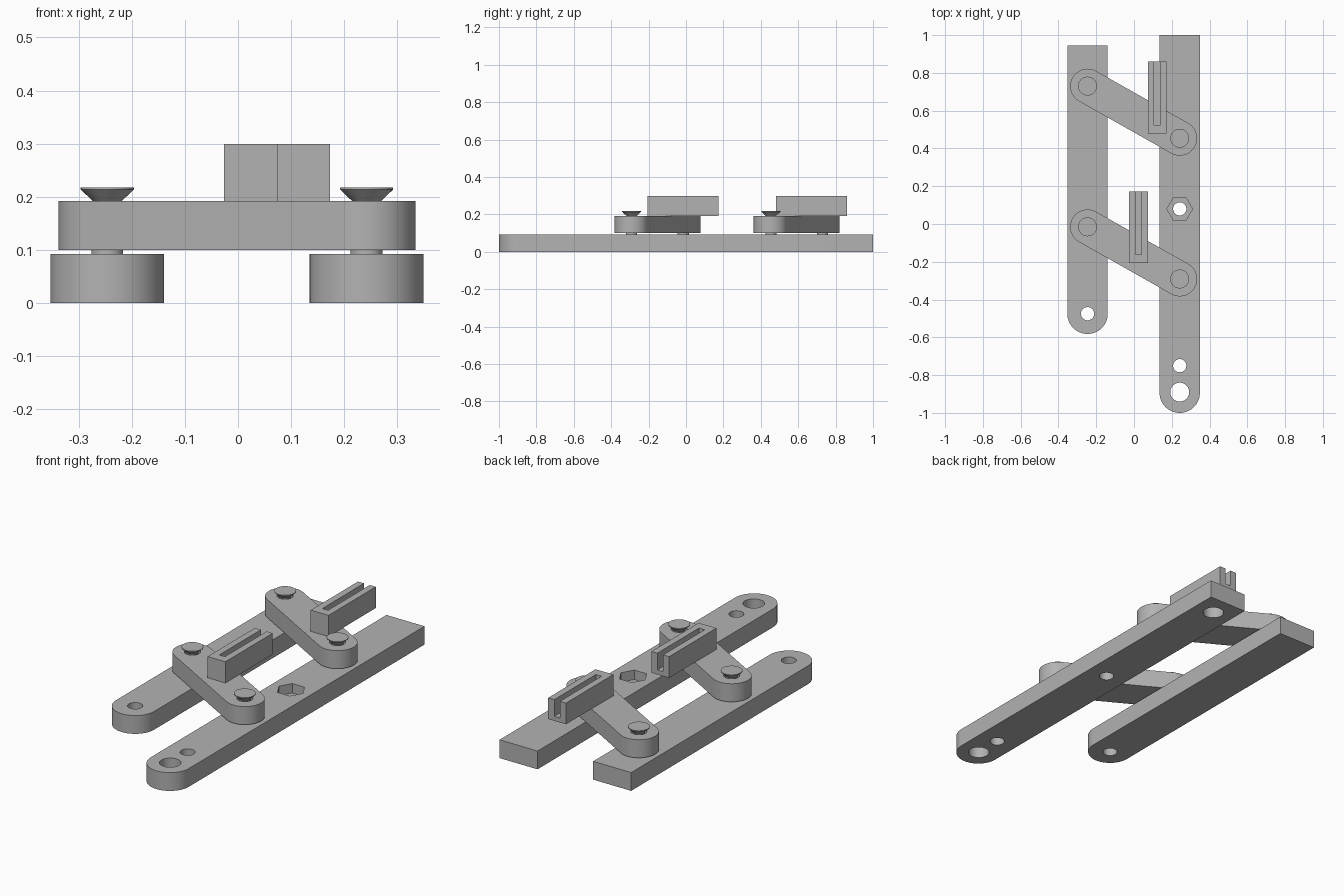
import bpy, bmesh
from math import pi, cos, sin, atan2
from mathutils import Vector

if "Cube" in bpy.data.objects:
    bpy.data.objects.remove(bpy.data.objects["Cube"])

grey = bpy.data.materials.new("plain grey")
grey.use_nodes = True
colour = (0.45, 0.45, 0.45, 1)
grey.diffuse_color = colour
grey.node_tree.nodes["Principled BSDF"].inputs["Base Color"].default_value = colour

BAR_TOP, LINK_BOTTOM, LINK_TOP = 0.093, 0.1, 0.192
LEFT_X, RIGHT_X = 0.242, -0.246
HOLE = 0.035


def prism(name, outline, z0, z1):
    """Extrude a flat outline from z0 to z1."""
    bm = bmesh.new()
    face = bm.faces.new([bm.verts.new((p[0], p[1], z0)) for p in outline])
    top = bmesh.ops.extrude_face_region(bm, geom=[face])["geom"]
    bmesh.ops.translate(bm, vec=(0, 0, z1 - z0),
                        verts=[v for v in top if isinstance(v, bmesh.types.BMVert)])
    bmesh.ops.recalc_face_normals(bm, faces=bm.faces)
    mesh = bpy.data.meshes.new(name)
    bm.to_mesh(mesh)
    bm.free()
    mesh.materials.append(grey)
    obj = bpy.data.objects.new(name, mesh)
    bpy.context.collection.objects.link(obj)
    return obj


def arc(c, r, start, end, n=32):
    return [(c[0] + r * cos(start + (end - start) * i / n),
             c[1] + r * sin(start + (end - start) * i / n)) for i in range(n + 1)]


def circle(c, r, n=48):
    return arc(c, r, 0, 2 * pi, n)[:-1]


def cut(obj, outline, z0, z1):
    """Subtract a prism and throw the cutter away."""
    cutter = prism("cutter", outline, z0, z1)
    mod = obj.modifiers.new("cut", "BOOLEAN")
    mod.operation, mod.solver, mod.object = "DIFFERENCE", "EXACT", cutter
    bpy.context.view_layer.objects.active = obj
    bpy.ops.object.modifier_apply(modifier=mod.name)
    bpy.data.objects.remove(cutter)


def smooth(obj):
    bpy.ops.object.select_all(action="DESELECT")
    obj.select_set(True)
    bpy.context.view_layer.objects.active = obj
    bpy.ops.object.shade_smooth_by_angle(angle=0.5)


def bar(name, x, round_y, back_y, holes, r=0.107):
    outline = arc((x, round_y), r, pi, 2 * pi) + [(x + r, back_y), (x - r, back_y)]
    obj = prism(name, outline, 0, BAR_TOP)
    for y, hole_r in holes:
        cut(obj, circle((x, y), hole_r), -0.1, 0.2)
    return obj


# Two long bars, rounded at the front and square at the back
right_bar = bar("right_bar", RIGHT_X, -0.475, 0.945, [(-0.475, HOLE)])
left_bar = bar("left_bar", LEFT_X, -0.893, 1.0,
               [(-0.89, 0.05), (-0.75, HOLE), (0.08, HOLE)])
# Nut pocket on top and blind hole underneath
cut(left_bar, circle((LEFT_X, 0.08), 0.068, 6), 0.045, 0.2)
cut(left_bar, circle((LEFT_X, 0.89), 0.05), -0.1, 0.07)
smooth(right_bar)
smooth(left_bar)


def pivot_pin(name, c):
    """Shaft with a flared head."""
    bm = bmesh.new()
    profile = [(0, 0.08), (0.03, 0.08), (0.03, 0.15), (0.027, 0.192),
               (0.05, 0.214), (0.05, 0.218), (0, 0.218)]
    verts = [bm.verts.new((r, 0, z)) for r, z in profile]
    edges = [bm.edges.new(pair) for pair in zip(verts, verts[1:])]
    bmesh.ops.spin(bm, geom=verts + edges, axis=(0, 0, 1), cent=(0, 0, 0),
                   angle=2 * pi, steps=40)
    bmesh.ops.remove_doubles(bm, verts=bm.verts, dist=0.0001)
    bmesh.ops.recalc_face_normals(bm, faces=bm.faces)
    mesh = bpy.data.meshes.new(name)
    bm.to_mesh(mesh)
    bm.free()
    mesh.materials.append(grey)
    obj = bpy.data.objects.new(name, mesh)
    obj.location = (c[0], c[1], 0)
    bpy.context.collection.objects.link(obj)
    smooth(obj)


# Slanted links with their pins and slotted blocks
for label, y, block_x, block_y in (("back", 0.73, 0.123, 0.67),
                                   ("front", -0.015, 0.024, -0.017)):
    a, b = Vector((RIGHT_X, y)), Vector((LEFT_X, y - 0.276))
    t = atan2(b.y - a.y, b.x - a.x)
    outline = arc(a, 0.092, t + pi / 2, t + 1.5 * pi) + arc(b, 0.092, t - pi / 2, t + pi / 2)
    link = prism(label + "_link", outline, LINK_BOTTOM, LINK_TOP)
    for side, c in (("right", a), ("left", b)):
        cut(link, circle(c, 0.037), 0, 0.3)
        pivot_pin(f"{label}_{side}_pin", c)
    smooth(link)

    # Block with a slot open at the back
    w, d, s = 0.05, 0.19, 0.016
    x0, x1, y0, y1 = block_x - w, block_x + w, block_y - d, block_y + d
    slot_end = y0 + 0.045
    block = prism(label + "_slotted_block",
                  [(x0, y0), (x1, y0), (x1, y1), (x0, y1)], LINK_TOP, 0.3)
    cut(block, [(block_x - s, slot_end), (block_x + s, slot_end),
                (block_x + s, y1 + 0.1), (block_x - s, y1 + 0.1)], 0.215, 0.4)
